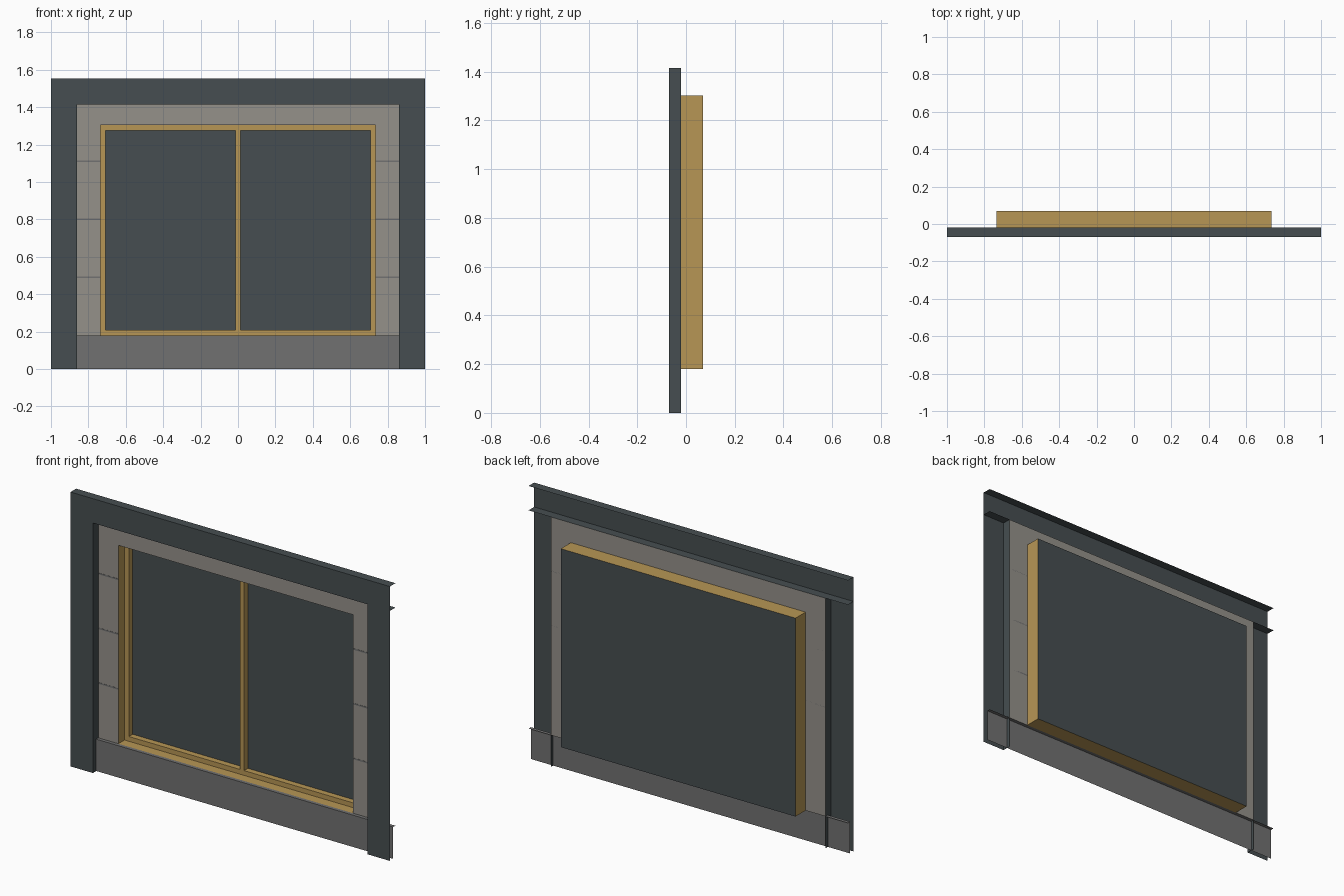
import bpy
import bmesh
from mathutils import Vector

if "Cube" in bpy.data.objects:
    bpy.data.objects.remove(bpy.data.objects["Cube"], do_unlink=True)


def material(name, rgb):
    mat = bpy.data.materials.new(name)
    mat.use_nodes = True
    mat.diffuse_color = (*rgb, 1)
    mat.node_tree.nodes["Principled BSDF"].inputs["Base Color"].default_value = (*rgb, 1)
    return mat


SLATE = material("dark slate", (0.061, 0.076, 0.082))
GOLD = material("golden wood", (0.474, 0.305, 0.091))
STONE = material("warm stone", (0.300, 0.283, 0.254))
GREY = material("plinth grey", (0.165, 0.165, 0.165))


def finish(name, bm, mat):
    mesh = bpy.data.meshes.new(name)
    bm.to_mesh(mesh)
    bm.free()
    mesh.materials.append(mat)
    obj = bpy.data.objects.new(name, mesh)
    bpy.context.collection.objects.link(obj)
    return obj


def sheet(name, path, sweep, mat, closed=False):
    """Sweep an open or closed path along a vector into a thin-walled strip."""
    bm = bmesh.new()
    near = [bm.verts.new(p) for p in path]
    far = [bm.verts.new(Vector(p) + Vector(sweep)) for p in path]
    n = len(path)
    for i in range(n if closed else n - 1):
        j = (i + 1) % n
        bm.faces.new((near[i], near[j], far[j], far[i]))
    return finish(name, bm, mat)


def box(name, x0, x1, y0, y1, z0, z1, mat):
    bm = bmesh.new()
    bmesh.ops.create_cube(bm, size=1)
    for v in bm.verts:
        v.co = (x1 if v.co.x > 0 else x0, y1 if v.co.y > 0 else y0, z1 if v.co.z > 0 else z0)
    return finish(name, bm, mat)


def mirror(obj):
    obj.modifiers.new("mirror", 'MIRROR').use_axis[0] = True


# Main levels
FRONT, WALL, SASH, BACK = -0.07, -0.02, 0.035, 0.07
TOP, HEAD, SILL = 1.553, 1.415, 0.18
OPEN_X, WIN_X, WIN_TOP = 0.86, 0.735, 1.303
BAR = 0.027

# Open-ended lintel channel and plinth running behind the pillars
sheet("lintel", [(-1, WALL, TOP), (-1, FRONT, TOP), (-1, FRONT, HEAD), (-1, WALL, HEAD)],
      (2, 0, 0), SLATE)
sheet("plinth", [(-1, WALL, SILL), (-1, -0.04, SILL), (-1, -0.04, 0)], (2, 0, 0), GREY)

# Pillars: front face and inner return
mirror(sheet("pillars", [(OPEN_X, WALL, 0), (OPEN_X, FRONT, 0), (1, FRONT, 0)],
             (0, 0, HEAD), SLATE))

# Stone surround
mirror(sheet("stone_jambs", [(WIN_X, WALL, SILL), (OPEN_X, WALL, SILL)],
             (0, 0, WIN_TOP - SILL), STONE))
sheet("stone_head", [(-OPEN_X, WALL, WIN_TOP), (OPEN_X, WALL, WIN_TOP)],
      (0, 0, HEAD - WIN_TOP), STONE)
for level in (0.49, 0.80, 1.11):
    mirror(box("stone_joint", WIN_X, OPEN_X, WALL - 0.001, WALL,
               level - 0.004, level + 0.004, GREY))

# Window casing
sheet("window_casing", [(-WIN_X, WALL, SILL), (WIN_X, WALL, SILL),
                        (WIN_X, WALL, WIN_TOP), (-WIN_X, WALL, WIN_TOP)],
      (0, BACK - WALL, 0), GOLD, closed=True)

# Sash bars
inner = BACK - 0.001
mirror(box("sash_stiles", WIN_X - BAR, WIN_X, SASH, inner, SILL, WIN_TOP, GOLD))
for name, z in (("sash_bottom_rail", SILL), ("sash_top_rail", WIN_TOP - BAR)):
    box(name, BAR - WIN_X, WIN_X - BAR, SASH, inner, z, z + BAR, GOLD)
box("mullion", -BAR / 2, BAR / 2, SASH, inner, SILL + BAR, WIN_TOP - BAR, GOLD)

# Dark pane closing the back
sheet("window_pane", [(-WIN_X, BACK, SILL), (WIN_X, BACK, SILL)],
      (0, 0, WIN_TOP - SILL), SLATE)
